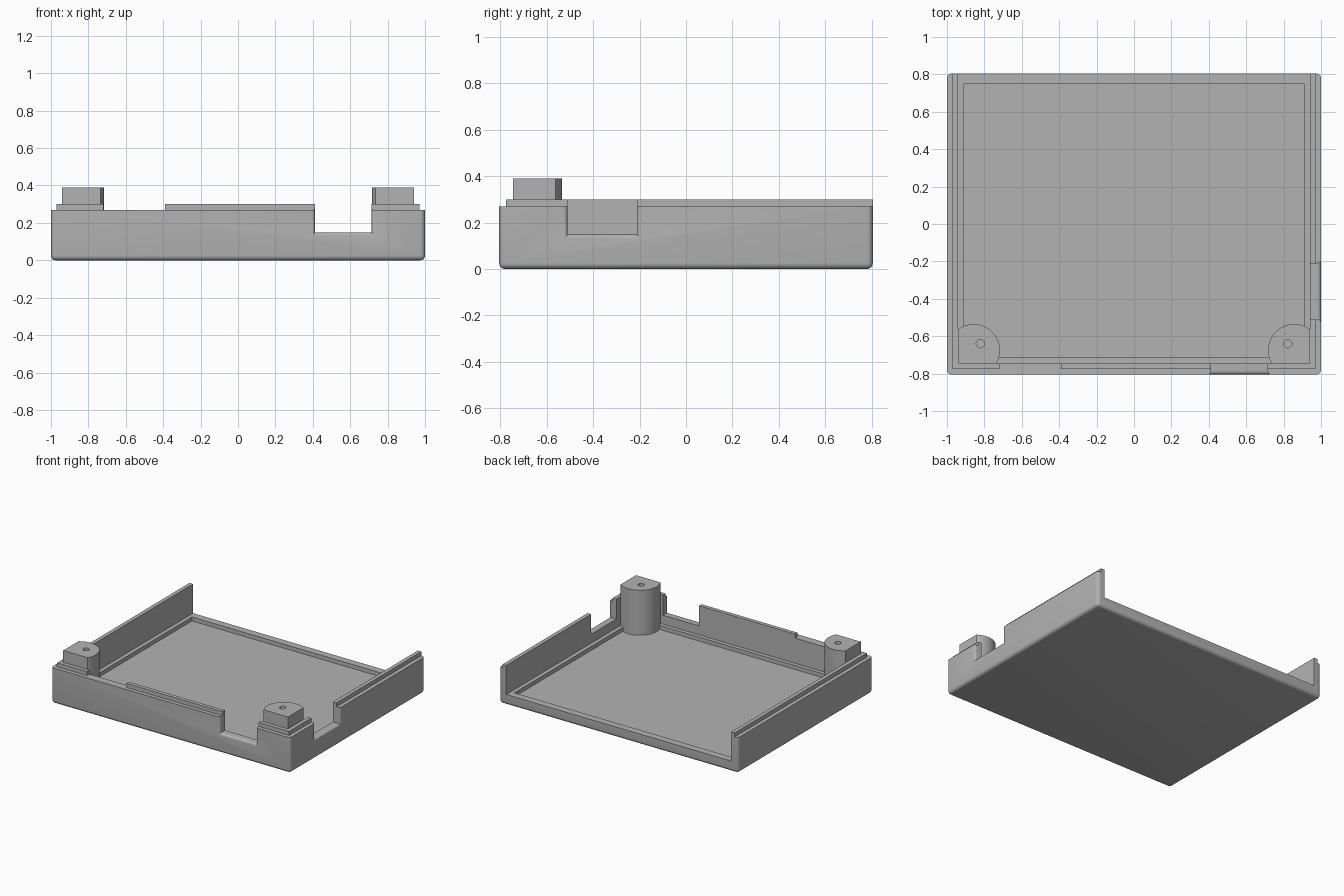
import bpy, bmesh, math

cube = bpy.data.objects.get("Cube")
if cube:
    bpy.data.objects.remove(cube, do_unlink=True)

grey = bpy.data.materials.new("plain grey")
grey.use_nodes = True
grey.diffuse_color = (0.45, 0.45, 0.45, 1)
grey.node_tree.nodes["Principled BSDF"].inputs["Base Color"].default_value = (0.45, 0.45, 0.45, 1)

# Main sizes
HX, HY, RIM, TOP = 1.0, 0.805, 0.27, 0.30
WALL, STEP = 0.06, 0.03
IX, IY = HX - WALL, HY - WALL
LEDGE, FLOOR = 0.08, 0.05
ROUND = 0.025


def make(name, bm):
    bmesh.ops.recalc_face_normals(bm, faces=bm.faces)
    mesh = bpy.data.meshes.new(name)
    bm.to_mesh(mesh)
    bm.free()
    obj = bpy.data.objects.new(name, mesh)
    bpy.context.collection.objects.link(obj)
    mesh.materials.append(grey)
    return obj


def box_bm(x0, x1, y0, y1, z0, z1):
    bm = bmesh.new()
    bmesh.ops.create_cube(bm, size=1)
    for v in bm.verts:
        v.co = (x1 if v.co.x > 0 else x0, y1 if v.co.y > 0 else y0, z1 if v.co.z > 0 else z0)
    return bm


def box(name, *dims):
    return make(name, box_bm(*dims))


def loft(name, rings):
    """Closed solid through rings with equal point counts."""
    bm = bmesh.new()
    loops = [[bm.verts.new(p) for p in ring] for ring in rings]
    n = len(loops[0])
    for a, b in zip(loops, loops[1:]):
        for i in range(n):
            j = (i + 1) % n
            bm.faces.new((a[i], a[j], b[j], b[i]))
    bm.faces.new(loops[0])
    bm.faces.new(loops[-1])
    return make(name, bm)


def boolean(obj, cutter, operation="DIFFERENCE"):
    mod = obj.modifiers.new("cut", "BOOLEAN")
    mod.operation, mod.solver, mod.object = operation, "EXACT", cutter
    bpy.context.view_layer.objects.active = obj
    bpy.ops.object.modifier_apply(modifier=mod.name)
    bpy.data.objects.remove(cutter, do_unlink=True)


def smooth(obj):
    bpy.ops.object.select_all(action="DESELECT")
    obj.select_set(True)
    bpy.context.view_layer.objects.active = obj
    bpy.ops.object.shade_smooth_by_angle(angle=math.radians(35))


def notch(a0, a1, bottom, place):
    """Cutter for a wall opening whose outer edge is rounded over."""
    r = 0.018
    steps = [(-0.1, r)]
    for i in range(6):
        t = math.pi / 2 * i / 5
        steps.append((r * (1 - math.cos(t)), r * (1 - math.sin(t))))
    steps.append((0.1, 0))
    rings = []
    for d, e in steps:
        corners = ((a0 - e, bottom - e), (a1 + e, bottom - e), (a1 + e, 1), (a0 - e, 1))
        rings.append([place(a, z, d) for a, z in corners])
    return loft("notch_cutter", rings)


# Tray body: rounded everywhere but along the top
bm = box_bm(-HX, HX, -HY, HY, 0, RIM)
edges = [e for e in bm.edges if min(v.co.z for v in e.verts) < RIM / 2]
bmesh.ops.bevel(bm, geom=edges, offset=ROUND, segments=5, profile=0.5, affect="EDGES")
body = make("tray_body", bm)

# Cavity open at the back, then the shallow floor recess
boolean(body, box("cavity_cutter", -IX, IX, -IY, 2, LEDGE, 1))
boolean(body, box("recess_cutter", -IX + STEP, IX - STEP, -IY + STEP, HY - 0.055, FLOOR, 1))

# Openings in the front and left walls
FRONT, SIDE = (0.412, 0.715), (-0.51, -0.21)
boolean(body, notch(*FRONT, 0.148, lambda a, z, d: (a, -HY + d, z)))
boolean(body, notch(*SIDE, 0.148, lambda a, z, d: (HX - d, a, z)))
smooth(body)

# Raised inner lip
LX, LY = IX + STEP, IY + STEP
for name, x0, x1, y0, y1 in (
    ("lip_right", -LX, -IX, -LY, HY),
    ("lip_left_back", IX, LX, SIDE[1], HY),
    ("lip_left_front", IX, LX, -LY, SIDE[0]),
    ("lip_front_right", -IX, -0.72, -LY, -IY),
    ("lip_front_middle", -0.39, FRONT[0], -LY, -IY),
    ("lip_front_left", FRONT[1], IX, -LY, -IY),
):
    box(name, x0, x1, y0, y1, RIM, TOP)

# Screw posts: cylinders trimmed flush with the inner walls, with a pilot hole


def cylinder(name, x, y, r, z0, z1, n):
    ring = [(x + r * math.cos(2 * math.pi * i / n), y + r * math.sin(2 * math.pi * i / n)) for i in range(n)]
    return loft(name, [[(px, py, z) for px, py in ring] for z in (z0, z1)])


for side, s in (("right", -1), ("left", 1)):
    post = cylinder("screw_post_" + side, s * 0.857, -0.675, 0.14, FLOOR - 0.01, 0.39, 64)
    xs = sorted((0, s * IX))
    boolean(post, box("trim", xs[0], xs[1], -IY, 0, 0, 1), "INTERSECT")
    boolean(post, cylinder("pilot_hole", s * 0.822, -0.64, 0.022, 0.1, 1, 24))
    smooth(post)
